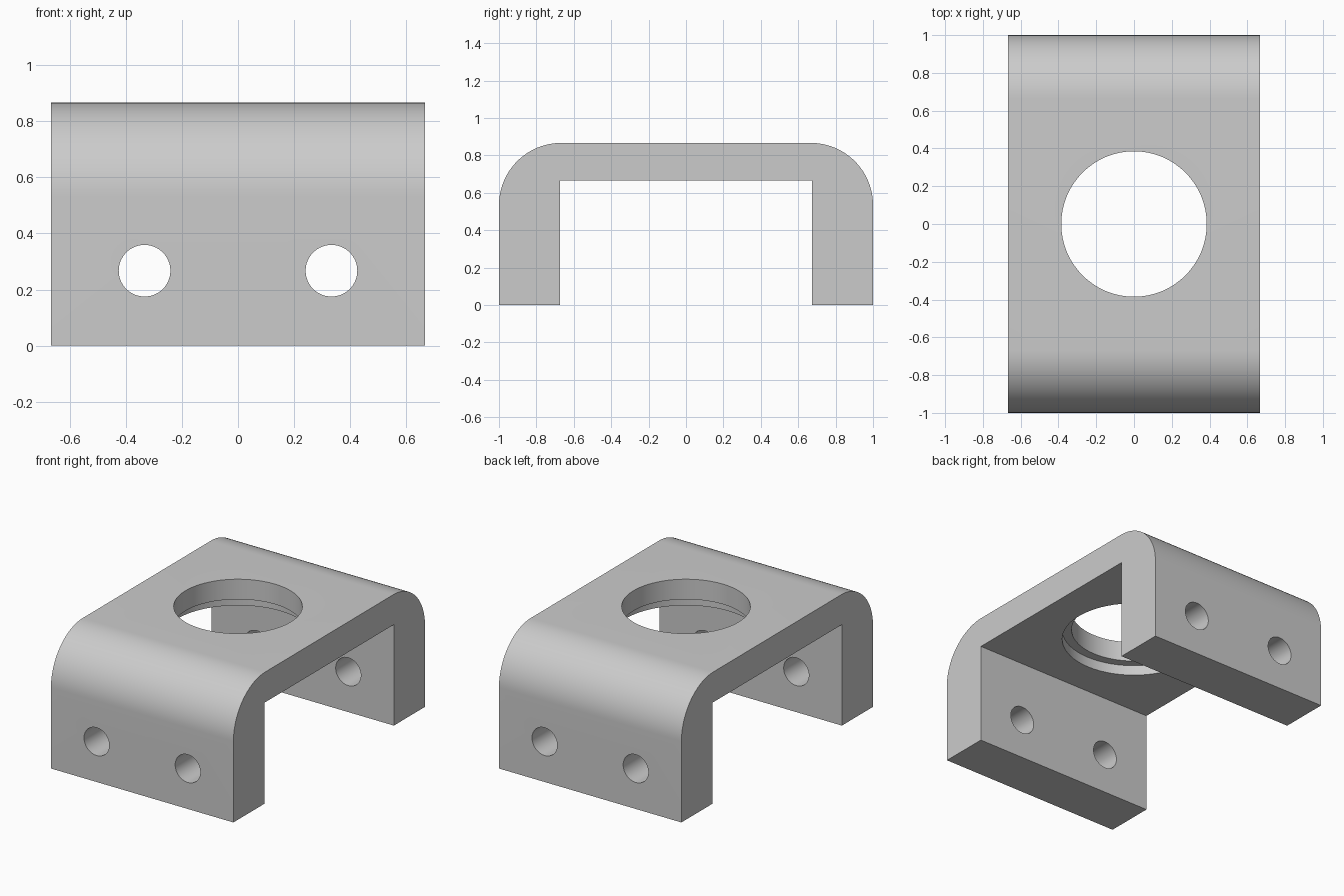
import bpy
import bmesh
from math import sin, cos, pi, radians
from mathutils import Matrix, Vector

cube = bpy.data.objects.get("Cube")
if cube:
    bpy.data.objects.remove(cube, do_unlink=True)

WIDTH, HEIGHT, INNER_Y, INNER_Z = 1.333, 0.867, 0.675, 0.667
BEND, BEND_STEPS = 0.333, 24

# Flat grey metal
grey = bpy.data.materials.new("grey metal")
grey.use_nodes = True
grey.diffuse_color = (0.6, 0.6, 0.6, 1)
grey.node_tree.nodes["Principled BSDF"].inputs["Base Color"].default_value = (0.6, 0.6, 0.6, 1)


def add_object(name, bm):
    bmesh.ops.recalc_face_normals(bm, faces=bm.faces)
    mesh = bpy.data.meshes.new(name)
    bm.to_mesh(mesh)
    bm.free()
    mesh.materials.append(grey)
    obj = bpy.data.objects.new(name, mesh)
    bpy.context.collection.objects.link(obj)
    return obj


def cylinder(name, radius, depth, centre, turn=0):
    bm = bmesh.new()
    matrix = Matrix.Translation(centre) @ Matrix.Rotation(turn, 4, "X")
    bmesh.ops.create_cone(bm, cap_ends=True, segments=64, radius1=radius,
                          radius2=radius, depth=depth, matrix=matrix)
    return add_object(name, bm)


# Channel bracket: half profile mirrored, then extruded across its width
half = [(INNER_Y, INNER_Z), (INNER_Y, 0), (1, 0)]
for i in range(BEND_STEPS + 1):
    a = pi / 2 * i / BEND_STEPS
    half.append((1 - BEND + BEND * cos(a), HEIGHT - BEND + BEND * sin(a)))
profile = half + [(-y, z) for y, z in reversed(half)]

bm = bmesh.new()
side = bm.faces.new([bm.verts.new((-WIDTH / 2, y, z)) for y, z in profile])
swept = bmesh.ops.extrude_face_region(bm, geom=[side])["geom"]
bmesh.ops.translate(bm, vec=Vector((WIDTH, 0, 0)),
                    verts=[v for v in swept if isinstance(v, bmesh.types.BMVert)])
bracket = add_object("bracket", bm)

# Large bore with a wider recess underneath, and bolt holes through both legs
cutters = [
    cylinder("bore_cutter", 0.385, 1, (0, 0, HEIGHT)),
    cylinder("recess_cutter", 0.443, 0.2, (0, 0, INNER_Z - 0.033)),
]
for x in (-0.333, 0.333):
    cutters.append(cylinder("bolt_hole_cutter", 0.092, 3, (x, 0, 0.267), pi / 2))

bpy.context.view_layer.objects.active = bracket
for cutter in cutters:
    cut = bracket.modifiers.new(cutter.name, "BOOLEAN")
    cut.operation = "DIFFERENCE"
    cut.solver = "EXACT"
    cut.object = cutter
    bpy.ops.object.modifier_apply(modifier=cut.name)
    bpy.data.objects.remove(cutter, do_unlink=True)

# Smooth bends and bores, sharp edges elsewhere
bpy.ops.object.select_all(action="DESELECT")
bracket.select_set(True)
bpy.ops.object.shade_smooth_by_angle(angle=radians(30))
